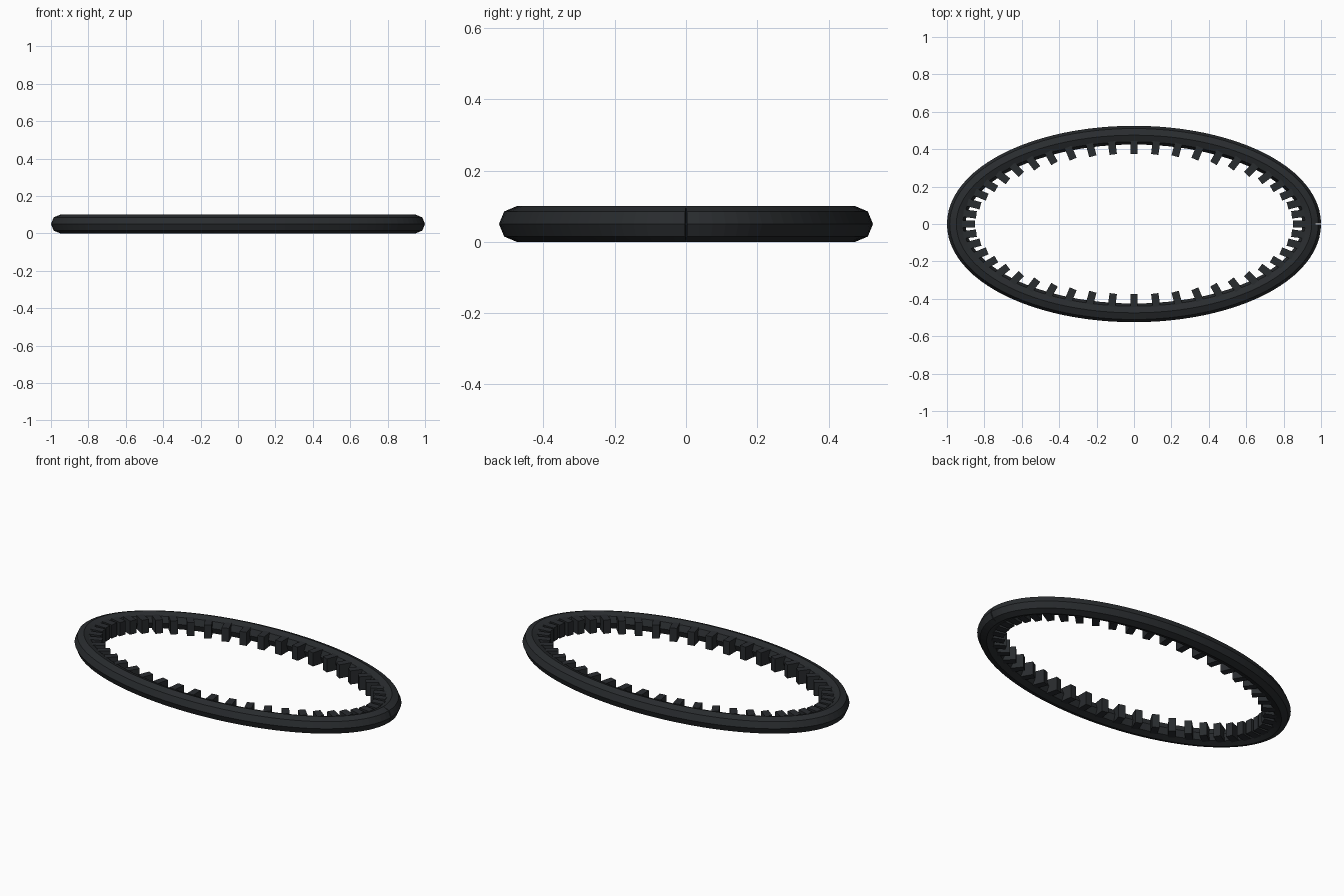
import bpy, math

if "Cube" in bpy.data.objects:
    bpy.data.objects.remove(bpy.data.objects["Cube"])

rubber = bpy.data.materials.new("dark_rubber")
rubber.diffuse_color = (0.022, 0.025, 0.028, 1)
rubber.use_nodes = True
rubber.node_tree.nodes["Principled BSDF"].inputs["Base Color"].default_value = rubber.diffuse_color

# Oval belt: eight-sided tube along an open path that meets itself at +x
STEPS = 96
curve = bpy.data.curves.new("belt_band", 'CURVE')
curve.dimensions = '3D'
curve.bevel_depth = 0.05
curve.bevel_resolution = 2
curve.use_fill_caps = True
path = curve.splines.new('POLY')
path.points.add(STEPS)
for i, p in enumerate(path.points):
    t = 2 * math.pi * i / STEPS
    p.co = (0.95 * math.cos(t), 0.475 * math.sin(t), 0.05, 1)
path.use_smooth = False
band = bpy.data.objects.new("belt_band", curve)
bpy.context.collection.objects.link(band)
band.select_set(True)
bpy.context.view_layer.objects.active = band
bpy.ops.object.convert(target='MESH')
band = bpy.context.object
band.data.materials.clear()
band.data.materials.append(rubber)

# Inner drive teeth sharing one box mesh
TEETH = 48
bpy.ops.mesh.primitive_cube_add(size=1)
first = bpy.context.object
for v in first.data.vertices:
    v.co.x *= 0.07
    v.co.y *= 0.04
    v.co.z *= 0.08
first.data.materials.append(rubber)
for i in range(TEETH):
    t = 2 * math.pi * i / TEETH
    tooth = first if i == 0 else bpy.data.objects.new("tooth", first.data)
    if i:
        bpy.context.collection.objects.link(tooth)
    tooth.name = f"inner_tooth_{i + 1:02d}"
    tooth.location = (0.885 * math.cos(t), 0.41 * math.sin(t), 0.05)
    tooth.rotation_euler.z = t
